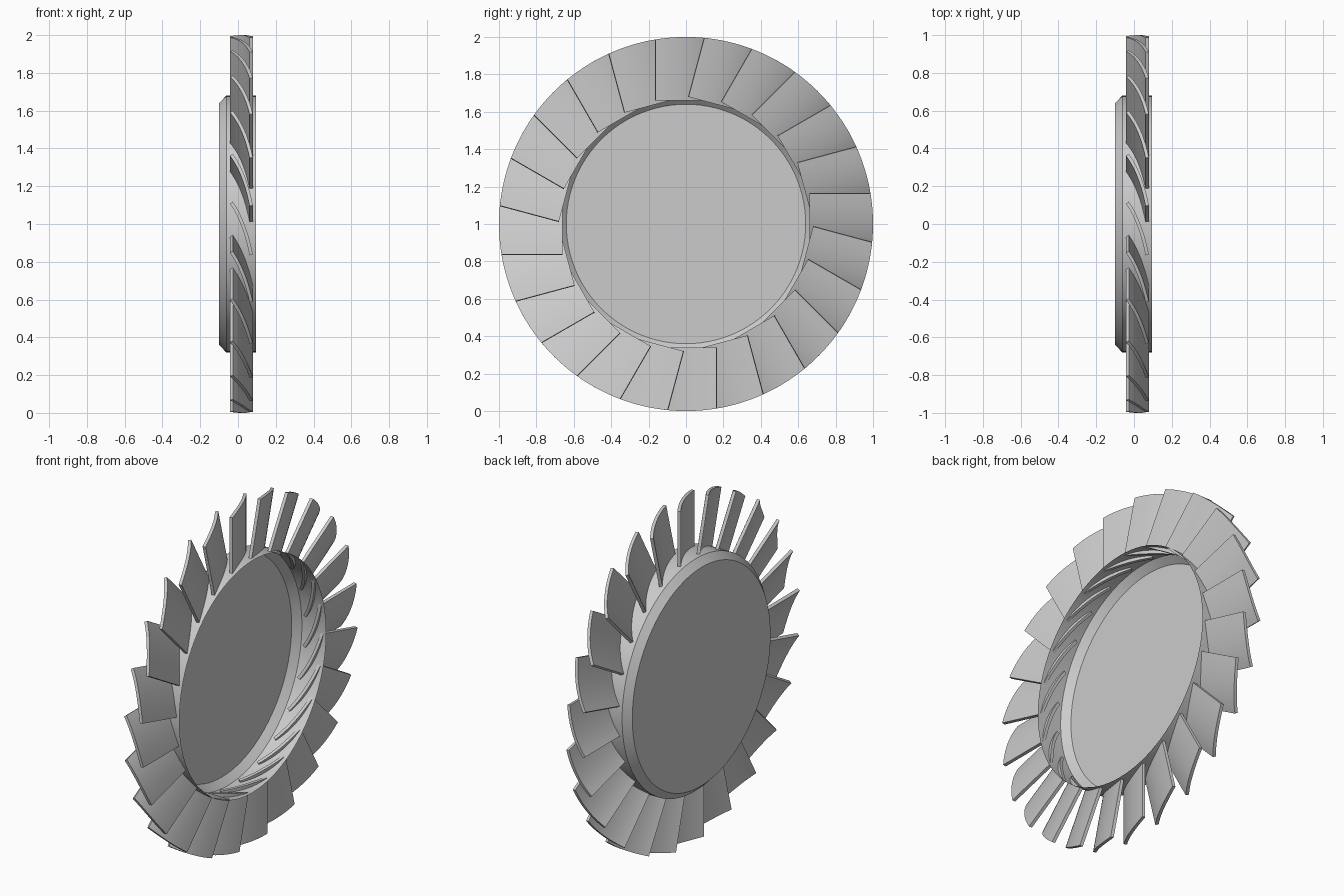
import bpy, bmesh, math
from mathutils import Vector, Matrix

if "Cube" in bpy.data.objects:
    bpy.data.objects.remove(bpy.data.objects["Cube"])

BLADES = 24
CENTRE = Vector((0, 0, 1))

steel = bpy.data.materials.new("plain grey")
steel.diffuse_color = (0.6, 0.6, 0.6, 1)
steel.use_nodes = True
steel.node_tree.nodes["Principled BSDF"].inputs["Base Color"].default_value = steel.diffuse_color


def finish(name, bm):
    mesh = bpy.data.meshes.new(name)
    bm.to_mesh(mesh)
    bm.free()
    mesh.materials.append(steel)
    obj = bpy.data.objects.new(name, mesh)
    bpy.context.collection.objects.link(obj)
    bpy.ops.object.select_all(action='DESELECT')
    obj.select_set(True)
    bpy.context.view_layer.objects.active = obj
    bpy.ops.object.shade_smooth_by_angle(angle=math.radians(30))
    return obj


# Hub: thin cup, closed and chamfered on the left, open on the right
bm = bmesh.new()
SEG = 96
rings = []
for x, r in [(-0.10, 0.64), (-0.062, 0.68), (0.096, 0.68)]:
    rings.append([bm.verts.new(CENTRE + Vector((x, r * math.sin(a), r * math.cos(a))))
                  for a in (2 * math.pi * i / SEG for i in range(SEG))])
for lo, hi in zip(rings, rings[1:]):
    for i in range(SEG):
        j = (i + 1) % SEG
        bm.faces.new((lo[i], lo[j], hi[j], hi[i]))
bm.faces.new(rings[0])
bmesh.ops.recalc_face_normals(bm, faces=bm.faces[:])
# the closed end must face outward
cap = max(bm.faces, key=lambda f: len(f.verts))
if cap.normal.x > 0:
    bmesh.ops.reverse_faces(bm, faces=bm.faces[:])
finish("hub_cup", bm)


# Blade section: curved plate in (x, tangent) coordinates
def blade_section(steps=10, half=0.009):
    a, b, c = Vector((-0.035, 0.113)), Vector((0.036, 0.01)), Vector((0.07, -0.164))
    front, back = [], []
    for i in range(steps + 1):
        t = i / steps
        p = a * (1 - t) ** 2 + b * 2 * t * (1 - t) + c * t * t
        d = ((b - a) * (1 - t) + (c - b) * t).normalized()
        n = Vector((-d.y, d.x)) * half
        front.append(p + n)
        back.append(p - n)
    return front, back


# Blades: flat root inside the hub wall, tip trimmed to the outer circle
front, back = blade_section()
bm = bmesh.new()
for k in range(BLADES):
    turn = Matrix.Rotation(2 * math.pi * k / BLADES, 3, 'X')

    def column(p):
        tip = math.sqrt(1 - p.y * p.y)
        return [bm.verts.new(CENTRE + turn @ Vector((p.x, p.y, h))) for h in (0.66, tip)]

    f = [column(p) for p in front]
    b = [column(p) for p in back]
    faces = []
    for i in range(len(f) - 1):
        f0, f1, b0, b1 = f[i], f[i + 1], b[i], b[i + 1]
        faces += [(f0[0], f1[0], f1[1], f0[1]), (b1[0], b0[0], b0[1], b1[1]),
                  (f0[1], f1[1], b1[1], b0[1]), (f1[0], f0[0], b0[0], b1[0])]
    faces += [(f[0][0], f[0][1], b[0][1], b[0][0]),
              (f[-1][1], f[-1][0], b[-1][0], b[-1][1])]
    for q in faces:
        bm.faces.new(q)
bmesh.ops.recalc_face_normals(bm, faces=bm.faces[:])
finish("blades", bm)
